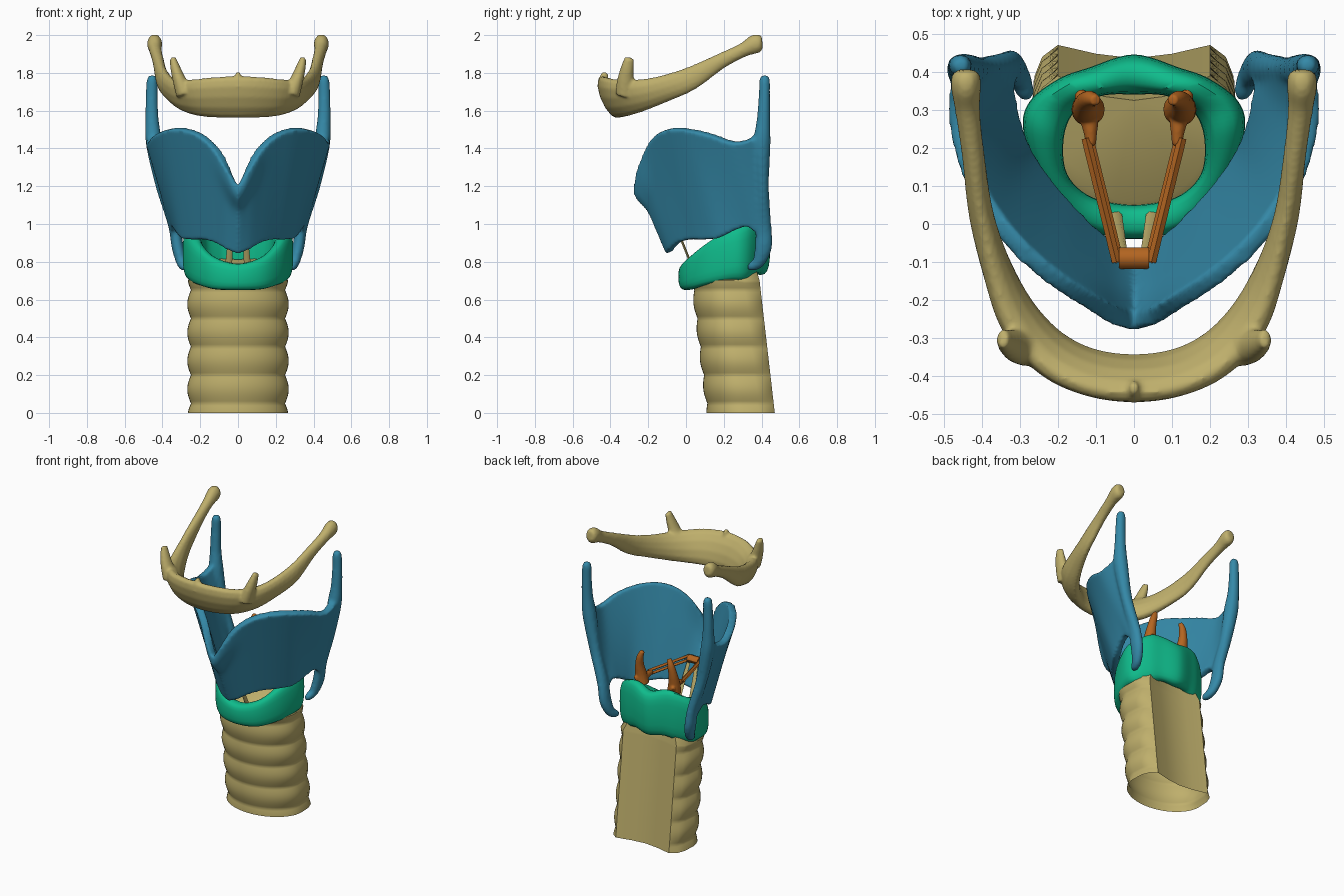
import bpy, bmesh, math
from mathutils import Vector

if "Cube" in bpy.data.objects:
    bpy.data.objects.remove(bpy.data.objects["Cube"])

def mat(name, c):
    m = bpy.data.materials.new(name)
    m.diffuse_color = (*c, 1)
    m.use_nodes = True
    m.node_tree.nodes["Principled BSDF"].inputs["Base Color"].default_value = m.diffuse_color
    return m

TAN = mat("tan", (0.52, 0.43, 0.15))
BLUE = mat("blue", (0.035, 0.25, 0.39))
GREEN = mat("green", (0.005, 0.50, 0.26))
ORANGE = mat("orange", (0.45, 0.13, 0.015))

def spline(keys, n, closed=False):
    """Catmull-Rom through tuples of any length."""
    out, k = [], len(keys)
    for i in range(k if closed else k - 1):
        g = (lambda j: keys[j % k]) if closed else (lambda j: keys[max(0, min(k - 1, j))])
        a, b, c, d = g(i - 1), g(i), g(i + 1), g(i + 2)
        for s in range(n):
            t = s / n
            out.append(tuple(0.5 * (2*q + (r-p)*t + (2*p-5*q+4*r-w)*t*t + (3*q-p-3*r+w)*t**3)
                             for p, q, r, w in zip(a, b, c, d)))
    if not closed:
        out.append(keys[-1])
    return out

def loft(name, rows, material, wrap=True, loop=False, cap=(True, True)):
    """Skin rows of points; wrap closes each row, loop closes the row sequence."""
    bm = bmesh.new()
    vs = [[bm.verts.new(p) for p in r] for r in rows]
    m, n = len(rows), len(rows[0])
    for i in range(m if loop else m - 1):
        for j in range(n if wrap else n - 1):
            a, b = vs[i], vs[(i + 1) % m]
            bm.faces.new((a[j], a[(j + 1) % n], b[(j + 1) % n], b[j]))
    if wrap and not loop:
        if cap[0]: bm.faces.new(vs[0][::-1])
        if cap[1]: bm.faces.new(vs[-1])
    bmesh.ops.recalc_face_normals(bm, faces=bm.faces)
    me = bpy.data.meshes.new(name)
    bm.to_mesh(me)
    bm.free()
    me.materials.append(material)
    ob = bpy.data.objects.new(name, me)
    bpy.context.collection.objects.link(ob)
    return ob

def tube(name, keys, material, ref=(0, 0, 1), shear=0.0, n=5, sides=14):
    """Keys are (x, y, z, half width, half height)."""
    pts = spline(keys, n)
    rows = []
    for i, p in enumerate(pts):
        t = (Vector(pts[min(i + 1, len(pts) - 1)][:3]) - Vector(pts[max(i - 1, 0)][:3])).normalized()
        side = t.cross(Vector(ref)).normalized()
        up = side.cross(t)
        s = shear * min(1, max(0, -p[1] / 0.4))
        row = []
        for k in range(sides):
            a = 2 * math.pi * k / sides
            row.append(Vector(p[:3]) + side * (p[3] * math.cos(a) + s * math.sin(a)) + up * p[4] * math.sin(a))
        rows.append(row)
    return loft(name, rows, material)

def both(keys, s):
    return [(k[0] * s, *k[1:]) for k in keys]

def activate(ob):
    bpy.ops.object.select_all(action='DESELECT')
    ob.select_set(True)
    bpy.context.view_layer.objects.active = ob

def fuse(name, obs, voxel, smooth):
    """Join overlapping pieces and blend them into one surface."""
    activate(obs[0])
    for o in obs:
        o.select_set(True)
    bpy.ops.object.join()
    ob = bpy.context.object
    ob.name = name
    r = ob.modifiers.new("blend", 'REMESH')
    r.mode, r.voxel_size, r.use_smooth_shade = 'VOXEL', voxel, True
    s = ob.modifiers.new("soften", 'SMOOTH')
    s.factor, s.iterations = 0.5, smooth
    return ob

# trachea: ringed D-shaped tube with a concave back and sloped top
sec = []
for i in range(25):
    a = math.pi * i / 24
    sec.append((0.255 * math.cos(a), 0.02 - 0.19 * math.sin(a), 1))
sec += [(-0.25, 0.1, 1), (-0.235, 0.15, .6), (-0.20, 0.185, 0), (-0.1, 0.162, 0), (0, 0.15, 0),
        (0.1, 0.162, 0), (0.20, 0.185, 0), (0.235, 0.15, .6), (0.25, 0.1, 1)]
rows = []
for i in range(57):
    z = 0.7 * i / 56
    k = 0.075 * abs(math.sin(math.pi * (z - 0.05) / 0.15)) - 0.022
    yc = 0.285 - 0.115 * z
    rows.append([(x * (1 + k * w), yc + y * (1 + k * w), z) for x, y, w in sec])
rows.append([(x * 0.76, 0.2 + y * 0.83, 0.775 + 0.25 * y) for x, y, w in sec])
loft("trachea", rows, TAN, cap=(False, True))

# cricoid ring: outer xy, inner xy, bottom z, top z from front to back
half = [(0, -.04, 0, .05, .65, .79), (.14, -.005, .11, .07, .655, .825), (.24, .10, .175, .13, .68, .90),
        (.29, .24, .185, .22, .70, .975), (.275, .32, .16, .29, .70, 1.005), (.20, .38, .10, .33, .725, 1.045),
        (.12, .41, .06, .34, .74, 1.045), (0, .445, 0, .34, .73, 1.02)]
ring = half + [(-a, b, -c, d, e, f) for a, b, c, d, e, f in half[-2:0:-1]]
rows = []
for ox, oy, ix, iy, lo, hi in spline(ring, 6, True):
    row = []
    for k in range(20):
        a = 2 * math.pi * k / 20
        c, s = math.cos(a), math.sin(a)
        c = math.copysign(abs(c) ** 0.7, c)
        s = math.copysign(abs(s) ** 0.7, s)
        row.append(((ox + ix) / 2 + (ox - ix) / 2 * c, (oy + iy) / 2 + (oy - iy) / 2 * c,
                    (lo + hi) / 2 + (hi - lo) / 2 * s))
    rows.append(row)
loft("cricoid_cartilage", rows, GREEN, loop=True)

# thyroid plates: upper edge point and lower edge point per column
cols = [(0, -.235, 1.20, 0, -.085, .85), (.06, -.228, 1.31, .05, -.07, .87), (.12, -.20, 1.405, .11, -.03, .905),
        (.20, -.15, 1.475, .17, .03, .92), (.29, -.075, 1.505, .23, .10, .92), (.37, .02, 1.50, .285, .18, .93),
        (.43, .13, 1.475, .315, .26, .97), (.463, .25, 1.435, .33, .33, .99), (.463, .34, 1.45, .33, .38, .95),
        (.455, .41, 1.5, .325, .42, .92)]
right = spline(cols, 4)
rows = []
for c in [(-k[0], k[1], k[2], -k[3], k[4], k[5]) for k in right[:0:-1]] + right:
    row = []
    for i in range(21):
        t = i / 20
        p = Vector(c[:3]).lerp(Vector(c[3:]), t)
        p.y -= 0.035 * math.exp(-((t - .13) / .15) ** 2 - (c[0] / .08) ** 2)
        row.append(p)
    rows.append(row)
plate = loft("plate", rows, BLUE, wrap=False)
activate(plate)
sol = plate.modifiers.new("thick", 'SOLIDIFY')
sol.thickness, sol.offset = 0.048, 0
bpy.ops.object.modifier_apply(modifier="thick")
parts = [plate]
for s in (1, -1):
    # upper and lower horns along the rear edge
    parts.append(tube("horn", both([
        (.455, .416, 1.787, .014, .014), (.455, .416, 1.765, .028, .028), (.457, .415, 1.68, .032, .030),
        (.455, .41, 1.55, .036, .036), (.443, .402, 1.42, .044, .046), (.40, .405, 1.2, .036, .034),
        (.34, .41, 1.0, .032, .042), (.32, .41, .88, .032, .046), (.30, .385, .80, .028, .034),
        (.285, .345, .775, .024, .024), (.28, .325, .775, .012, .012)], s), BLUE, ref=(0, 1, 0.01)))
fuse("thyroid_cartilage", parts, 0.011, 4)

# hyoid bone: swept arch with lesser horns and a small front ridge
arch = [(0, -.405, 1.672, .05, .112), (.12, -.388, 1.67, .05, .108), (.22, -.338, 1.668, .052, .098),
        (.30, -.25, 1.68, .05, .085), (.355, -.13, 1.712, .04, .072), (.40, .02, 1.768, .033, .063),
        (.422, .18, 1.86, .03, .042), (.437, .30, 1.92, .033, .038), (.441, .36, 1.95, .04, .05),
        (.441, .39, 1.96, .037, .045), (.441, .404, 1.962, .025, .03)]
bones = [tube("arch", both(arch[:0:-1], -1) + arch, TAN, shear=0.04, sides=12)]
for s in (1, -1):
    bones.append(tube("lesser", both([(.28, -.32, 1.69, .05, .055), (.31, -.32, 1.76, .036, .045),
                                      (.333, -.31, 1.83, .026, .034), (.345, -.30, 1.88, .016, .024)], s),
                      TAN, ref=(0, 1, 0)))
bones.append(tube("ridge", [(0, -.425, 1.68, .012, .02), (0, -.435, 1.75, .02, .03), (0, -.43, 1.805, .01, .015)],
                  TAN, ref=(0, 1, 0)))
fuse("hyoid_bone", bones, 0.009, 3)

for s, side in ((1, "right"), (-1, "left")):
    # arytenoid: pyramid, outer process, vocal process
    a = tube("body", both([(.12, .30, 1.01, .045, .045), (.125, .305, 1.07, .038, .038),
                           (.125, .32, 1.14, .028, .028), (.115, .328, 1.20, .022, .022),
                           (.10, .325, 1.24, .014, .014)], s), ORANGE, ref=(0, 1, 0))
    b = tube("outer", both([(.12, .31, 1.06, .025, .035), (.142, .342, 1.04, .016, .025)], s), ORANGE)
    c = tube("vocal", both([(.122, .31, 1.045, .034, .03), (.115, .25, 1.05, .02, .022),
                            (.113, .205, 1.05, .013, .014)], s), ORANGE)
    fuse("arytenoid_" + side, [a, b, c], 0.005, 3)
    # vocal ligament: paired strips running forward
    for j, dz in enumerate((0, 0.022)):
        o = 0.008 * j
        tube(f"vocal_ligament_{side}_{j}", both([(.118 + o, .225, 1.04 + dz, .012, .01),
             (.038 + o, -.10, 1.04 + dz, .012, .01)], s), ORANGE, sides=4, n=1)
    # lower ligament strand to the cricoid
    tube("lower_ligament_" + side, both([(.03, -.07, 1.03, .012, .007), (.05, .03, .78, .018, .007)], s),
         TAN, ref=(0, 1, 0), sides=6, n=1)

# front anchor of the vocal ligaments
tube("ligament_anchor", [(-.04, -.09, 1.05, .028, .025), (.04, -.09, 1.05, .028, .025)], ORANGE, sides=8, n=1)

for ob in bpy.data.objects:
    activate(ob)
    bpy.ops.object.shade_smooth_by_angle(angle=math.radians(45))
